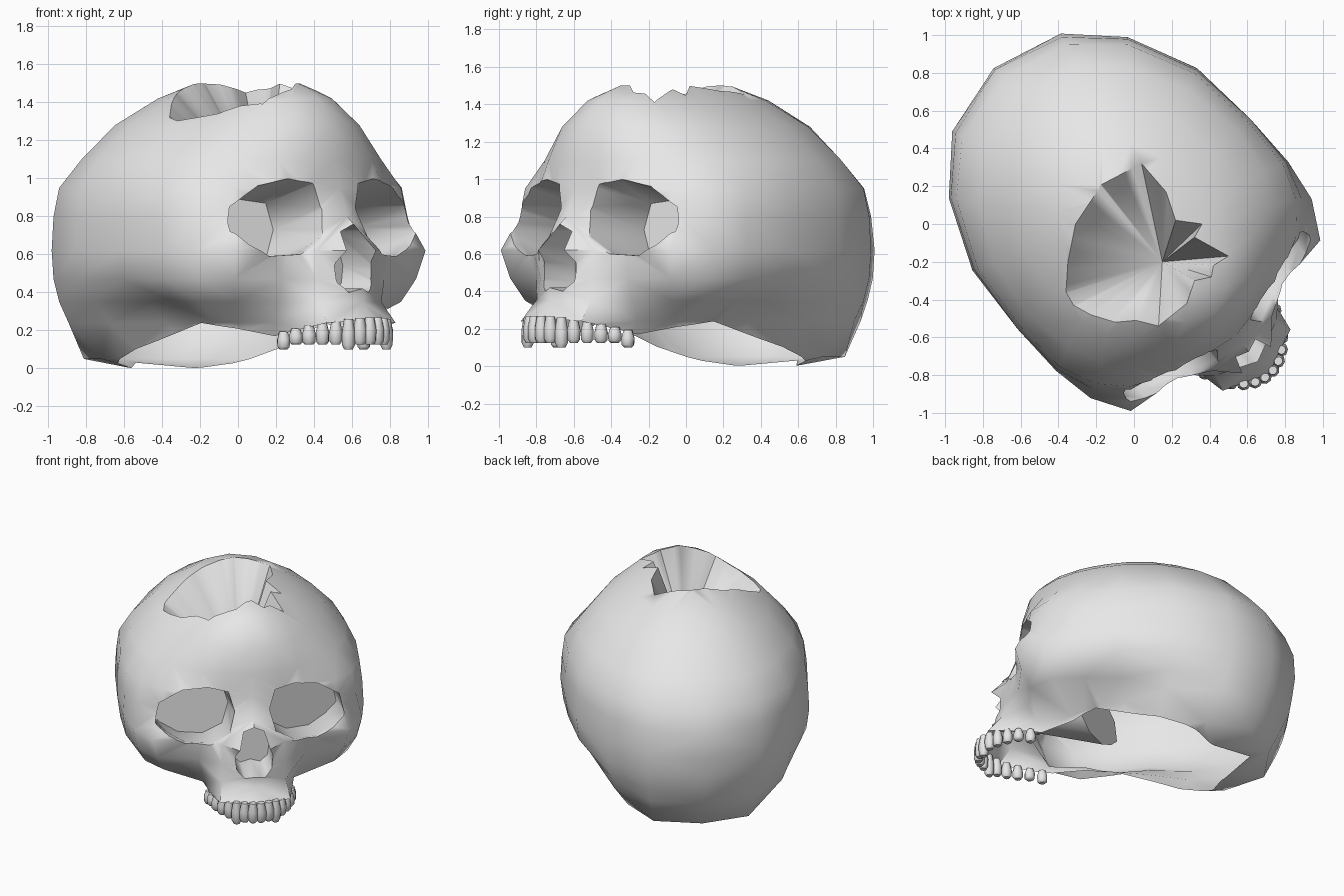
import bpy, bmesh
from math import sin, cos, pi, radians, hypot
from mathutils import Matrix, Vector

cube = bpy.data.objects.get("Cube")
if cube:
    bpy.data.objects.remove(cube, do_unlink=True)

YAW = radians(42)


def make_material(name, rgb):
    mat = bpy.data.materials.new(name)
    mat.use_nodes = True
    mat.diffuse_color = (*rgb, 1)
    mat.node_tree.nodes["Principled BSDF"].inputs["Base Color"].default_value = (*rgb, 1)
    return mat


bone = make_material("bone grey", (0.8, 0.8, 0.8))
opening = make_material("opening marker", (0.8, 0.8, 0.8))


def loft(bm, loops):
    """Join equal loops of points into a capped solid."""
    rings = [[bm.verts.new(p) for p in loop] for loop in loops]
    for a, b in zip(rings, rings[1:]):
        for i in range(len(a)):
            j = (i + 1) % len(a)
            bm.faces.new((a[i], a[j], b[j], b[i]))
    bm.faces.new(rings[0])
    bm.faces.new(rings[-1])


def to_object(name, bm, slot=0):
    bmesh.ops.triangulate(bm, faces=bm.faces)
    bmesh.ops.recalc_face_normals(bm, faces=bm.faces)
    for face in bm.faces:
        face.material_index = slot
    mesh = bpy.data.meshes.new(name)
    bm.to_mesh(mesh)
    bm.free()
    mesh.materials.append(bone)
    mesh.materials.append(opening)
    obj = bpy.data.objects.new(name, mesh)
    bpy.context.collection.objects.link(obj)
    return obj


def activate(obj):
    bpy.ops.object.select_all(action='DESELECT')
    obj.select_set(True)
    bpy.context.view_layer.objects.active = obj


def cut(target, cutter):
    cutter.hide_render = True
    mod = target.modifiers.new("cut", 'BOOLEAN')
    mod.operation, mod.solver, mod.object = 'DIFFERENCE', 'EXACT', cutter
    activate(target)
    bpy.ops.object.modifier_apply(modifier=mod.name)
    bpy.data.objects.remove(cutter, do_unlink=True)


# Skull body: face rings by radius (hundredths) at set angles from the front
ANGLES = [radians(a) for a in (0, 14, 26, 43, 56, 70, 90, 116, 140, 159, 180)]
FACE = {
    0.00: (40, 40, 40, 35, 30, 30, 30, 38, 52, 62, 60),
    0.05: (90, 90, 55, 42, 38, 36, 38, 50, 73, 91, 93),
    0.24: (108, 100, 70, 52, 50, 48, 50, 70, 90, 100, 102),
    0.35: (98, 91, 76, 86, 84, 72, 64, 78, 95, 104, 107),
    0.47: (98, 88, 83, 94, 91, 86, 81, 87, 98, 107, 109),
    0.62: (108, 88, 85, 99, 95, 88, 83, 89, 99, 108, 111),
    0.80: (86, 80, 82, 89, 90, 87, 83, 88, 98, 106, 110),
    0.95: (80, 79, 82, 86, 87, 85, 81, 86, 95, 102, 104),
}
# Crown rings: height, half width, front length, back length
CROWN = ((1.10, 0.74, 0.77, 0.92), (1.28, 0.57, 0.73, 0.74),
         (1.42, 0.36, 0.63, 0.50), (1.50, 0.18, 0.47, 0.27))


def ring(z, radii):
    half = [(r * sin(a), -r * cos(a), z) for r, a in zip(radii, ANGLES)]
    return half + [(-x, y, z) for x, y, z in half[-2:0:-1]]


loops = [ring(z, [r / 100 for r in row]) for z, row in FACE.items()]
for z, w, front, back in CROWN:
    loops.append(ring(z, [1 / hypot(sin(a) / w, cos(a) / (front if cos(a) > 0 else back))
                          for a in ANGLES]))
bm = bmesh.new()
loft(bm, loops)
skull = to_object("skull", bm)

# Eye sockets: slanted pockets following the brow
RIM = ((.65, .72), (.62, .86), (.47, .97), (.30, 1.01), (.16, .99),
       (.12, .85), (.16, .69), (.29, .60), (.45, .59), (.57, .65))
bm = bmesh.new()
for side in (-1, 1):
    loft(bm, [[(side * x, -0.74 + 0.38 * (x - 0.12) + d, z - 0.28 * max(d + 0.1, 0))
               for x, z in RIM] for d in (-0.6, -0.1, 0.33)])
cut(skull, to_object("eye_socket_cutter", bm))

# Nose pocket
half = ((0, .76), (.07, .72), (.13, .54), (.12, .45), (.07, .40), (0, .42))
outline = list(half) + [(-x, z) for x, z in half[-2:0:-1]]
bm = bmesh.new()
loft(bm, [[(x, y, z) for x, z in outline] for y in (-1.3, -0.68)])
cut(skull, to_object("nose_cutter", bm))

# Broken hole in the crown
HOLE = ((-.36, -.36), (-.35, -.20), (-.31, .0), (-.17, .21), (.04, .32), (.17, .17),
        (.22, .02), (.36, .0), (.32, -.07), (.50, -.17), (.42, -.22), (.41, -.28),
        (.32, -.30), (.28, -.42), (.13, -.54), (.01, -.51), (-.10, -.52),
        (-.23, -.48), (-.32, -.43))
turn = Matrix.Rotation(-YAW, 3, 'Z')
bm = bmesh.new()
loft(bm, [[turn @ Vector((x, y, z)) for x, y in HOLE] for z in (1.22, 1.8)])
cut(skull, to_object("crown_cutter", bm, 1))

# Open base below the gum line and temples, ending in a point at the back
BASE = ((-1.4, .27), (-1.02, .25), (-.6, .17), (-.2, .24), (.58, 0), (.62, -.3), (-1.4, -.3))
bm = bmesh.new()
loft(bm, [[(x, y, z) for y, z in BASE] for x in (-1.2, 1.2)])
cut(skull, to_object("base_cutter", bm, 1))
bm = bmesh.new()
loft(bm, [[(-.27, .55, z), (0, .8, z), (.27, .55, z)] for z in (-.3, .1)])
cut(skull, to_object("base_point_cutter", bm, 1))

# Remove the walls left in the openings so the skull is a hollow shell
bm = bmesh.new()
bm.from_mesh(skull.data)
bmesh.ops.delete(bm, geom=[f for f in bm.faces if f.material_index == 1], context='FACES')

# Sunken funnel from the broken crown rim
rim = [e for e in bm.edges if e.is_boundary and min(v.co.z for v in e.verts) > 1.2]
pit = bm.verts.new(turn @ Vector((0.15, -0.2, 0.9)))
for edge in rim:
    bm.faces.new((*edge.verts, pit))
bmesh.ops.recalc_face_normals(bm, faces=bm.faces)
bm.to_mesh(skull.data)
bm.free()

# Upper teeth: tapered pegs along the jaw arch
COUNT = 16
bm = bmesh.new()
for i in range(COUNT):
    a = ((i + 0.5) / COUNT - 0.5) * pi
    cx, cy = 0.285 * sin(a), -0.63 - 0.44 * cos(a)
    top = 0.18 + 0.19 * (-cy - 0.6)
    place = min(i, COUNT - 1 - i)
    low = 0.10 if place in (0, 5) else 0.125
    loops = []
    for t, s in ((0, 0.65), (0.45, 1), (0.85, 0.95), (1, 0.6)):
        loop = []
        for k in range(8):
            b = k * pi / 4 + pi / 8
            p = Matrix.Rotation(a, 3, 'Z') @ Vector((0.037 * s * cos(b), 0.034 * s * sin(b), 0))
            loop.append((cx + p.x, cy + p.y, top + (low - top) * t))
        loops.append(loop)
    loft(bm, loops)
teeth = to_object("upper_teeth", bm)

# Turn to the final heading and smooth
for obj, angle in ((skull, 62), (teeth, 50)):
    obj.data.materials.pop(index=1)
    obj.data.transform(Matrix.Rotation(YAW, 4, 'Z'))
    activate(obj)
    bpy.ops.object.shade_smooth_by_angle(angle=radians(angle))
bpy.data.materials.remove(opening)
